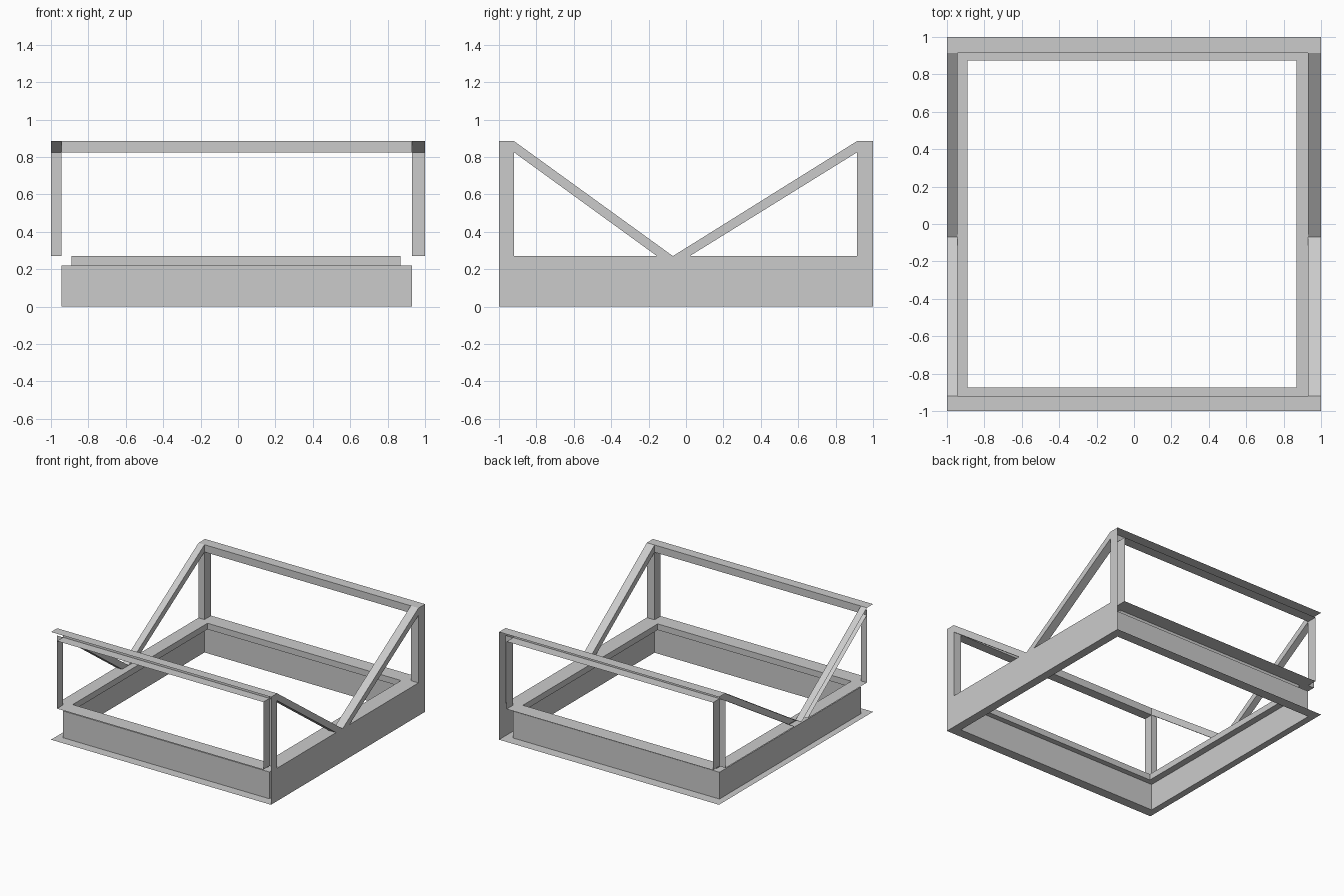
import bpy, bmesh
from mathutils import Vector

if "Cube" in bpy.data.objects:
    bpy.data.objects.remove(bpy.data.objects["Cube"])

# Key dimensions: outer shell is open at the front, back and left; right side is closed
XL, XR = -0.945, 0.93          # inner wall / post / brace sides
LIPL, LIPR = -0.89, 0.87       # inner lip in x
YF, YB = -0.92, 0.915          # inner wall / post / rail faces
LIPF, LIPB = -0.875, 0.875     # inner lip in y
ZL, ZT, ZU, ZH = 0.22, 0.27, 0.825, 0.885  # lip underside, base top, rail underside, rail top
YM = -0.07                     # point where the braces meet


def make(name, quads):
    """Object from (points, outward direction) faces."""
    bm = bmesh.new()
    for pts, out in quads:
        f = bm.faces.new([bm.verts.new(p) for p in pts])
        f.normal_update()
        if f.normal.dot(Vector(out)) < 0:
            f.normal_flip()
    bmesh.ops.remove_doubles(bm, verts=bm.verts, dist=1e-5)
    me = bpy.data.meshes.new(name)
    bm.to_mesh(me)
    bm.free()
    ob = bpy.data.objects.new(name, me)
    bpy.context.collection.objects.link(ob)
    return ob


def ring(r0, z0, r1, z1, up):
    """Four quads joining two rectangles; up=0 means walls facing inward."""
    def corners(r, z):
        return [(r[0], r[2], z), (r[1], r[2], z), (r[1], r[3], z), (r[0], r[3], z)]
    a, b = corners(r0, z0), corners(r1, z1)
    inward = [(0, 1, 0), (-1, 0, 0), (0, -1, 0), (1, 0, 0)]
    return [([a[i], a[(i + 1) % 4], b[(i + 1) % 4], b[i]],
             (0, 0, up) if up else inward[i]) for i in range(4)]


OUT = (-1, 1, -1, 1)
WALL = (XL, XR, YF, YB)
LIP = (LIPL, LIPR, LIPF, LIPB)

# Base frame: bottom flange, inner wall, overhanging lip, top
base = (ring(OUT, 0, WALL, 0, -1) + ring(WALL, 0, WALL, ZL, 0)
        + ring(WALL, ZL, LIP, ZL, -1) + ring(LIP, ZL, LIP, ZT, 0))
for y0, y1 in ((YF, LIPF), (YB, LIPB)):
    base.append(([(XL, y0, ZT), (XR, y0, ZT), (XR, y1, ZT), (XL, y1, ZT)], (0, 0, 1)))
for y0, y1 in ((-1, YF), (YB, 1)):
    base.append(([(XL, y0, ZT), (XR, y0, ZT), (XR, y1, ZT), (XL, y1, ZT)], (0, 0, 1)))
FOOT_F, FOOT_B = -0.155, 0.02  # lower ends of the braces
for xo, xw, xl in ((-1, XL, LIPL), (1, XR, LIPR)):
    base.append(([(xw, YF, ZT), (xl, LIPF, ZT), (xl, LIPB, ZT), (xw, YB, ZT)], (0, 0, 1)))
    for y0, y1 in ((YF, FOOT_F), (FOOT_B, YB)):
        base.append(([(xo, y0, ZT), (xw, y0, ZT), (xw, y1, ZT), (xo, y1, ZT)], (0, 0, 1)))
# keep the two end strips flush with the side strips at the lip
base = [q for q in base if not (q[1] == (0, 0, 1) and abs(q[0][2][1]) == 0.875
                                and q[0][0][0] == XL and q[0][1][0] == XR)]
for y0, y1 in ((YF, LIPF), (YB, LIPB)):
    base.append(([(XL, y0, ZT), (XR, y0, ZT), (LIPR, y1, ZT), (LIPL, y1, ZT)], (0, 0, 1)))
make("base_frame", base)

# Posts, top rails and braces, front and back
posts, rails, braces = [], [], []
panel = [([(1, -1, 0), (1, 1, 0), (1, 1, ZT), (1, -1, ZT)], (1, 0, 0))]
for s, yi, foot in ((-1, YF, FOOT_F), (1, YB, FOOT_B)):
    rails += [([(-1, s, ZH), (1, s, ZH), (1, yi, ZH), (-1, yi, ZH)], (0, 0, 1)),
              ([(XL, s, ZU), (XR, s, ZU), (XR, yi, ZU), (XL, yi, ZU)], (0, 0, -1)),
              ([(XL, yi, ZU), (XR, yi, ZU), (XR, yi, ZH), (XL, yi, ZH)], (0, -s, 0))]
    for xo, xi in ((-1, XL), (1, XR)):
        inn = (-xo, 0, 0)
        posts += [([(xi, s, ZT), (xi, yi, ZT), (xi, yi, ZU), (xi, s, ZU)], inn),
                  ([(xo, yi, ZT), (xi, yi, ZT), (xi, yi, ZU), (xo, yi, ZU)], (0, -s, 0))]
        braces += [([(xo, yi, ZH), (xi, yi, ZH), (xi, YM, ZT), (xo, YM, ZT)], (0, 0, 1)),
                   ([(xo, yi, ZU), (xi, yi, ZU), (xi, foot, ZT), (xo, foot, ZT)], (0, 0, -1)),
                   ([(xi, yi, ZU), (xi, foot, ZT), (xi, YM, ZT), (xi, yi, ZH)], inn)]
    # Right side outline pieces: post and brace
    panel += [([(1, s, ZT), (1, yi, ZT), (1, yi, ZH), (1, s, ZH)], (1, 0, 0)),
              ([(1, yi, ZU), (1, foot, ZT), (1, YM, ZT), (1, yi, ZH)], (1, 0, 0))]
make("corner_posts", posts)
make("top_rails", rails)
make("diagonal_braces", braces)
make("right_side_panel", panel)
